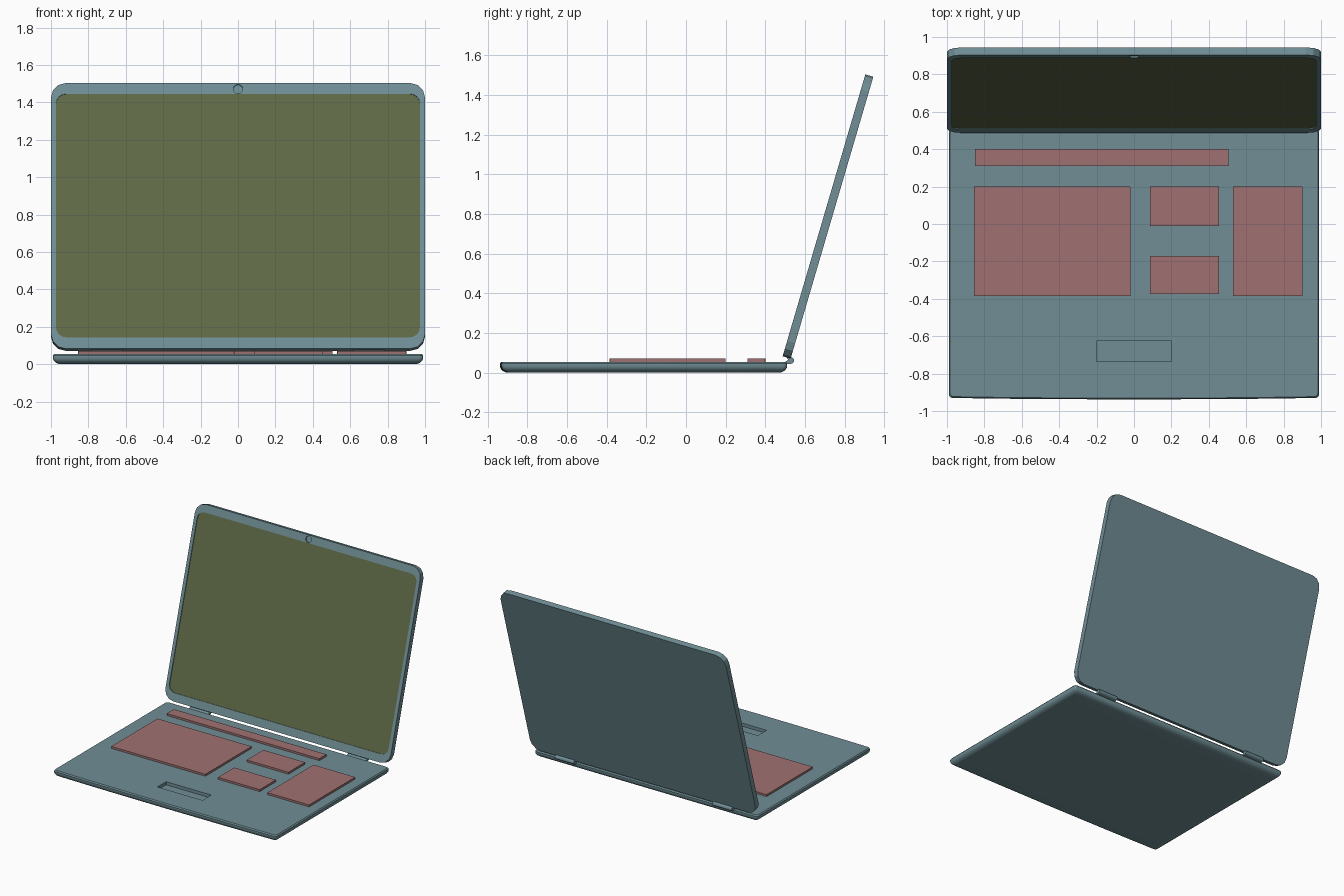
import bpy, bmesh, math
from mathutils import Matrix, Vector

if "Cube" in bpy.data.objects:
    bpy.data.objects.remove(bpy.data.objects["Cube"], do_unlink=True)


def material(name, rgb):
    m = bpy.data.materials.new(name)
    m.use_nodes = True
    m.diffuse_color = (*rgb, 1)
    m.node_tree.nodes["Principled BSDF"].inputs["Base Color"].default_value = (*rgb, 1)
    return m


BODY = material("slate blue", (0.16, 0.27, 0.30))
KEYS = material("dusty red", (0.35, 0.165, 0.165))
SCREEN = material("olive green", (0.115, 0.145, 0.063))


def make(name, bm, mat, matrix=None):
    bmesh.ops.recalc_face_normals(bm, faces=bm.faces)
    mesh = bpy.data.meshes.new(name)
    bm.to_mesh(mesh)
    bm.free()
    mesh.materials.append(mat)
    ob = bpy.data.objects.new(name, mesh)
    if matrix:
        ob.matrix_world = matrix
    bpy.context.collection.objects.link(ob)
    return ob


def outline(x0, x1, y0, y1, r, steps, bulge=0):
    """Rounded rectangle; bulge pushes the middle of the y0 side outward."""
    pts = []
    for i, (cx, cy) in enumerate([(x1 - r, y1 - r), (x0 + r, y1 - r),
                                  (x0 + r, y0 + r), (x1 - r, y0 + r)]):
        for s in range(steps + 1):
            a = math.pi / 2 * (i + s / steps)
            pts.append((cx + r * math.cos(a), cy + r * math.sin(a)))
        if i == 2 and bulge:
            for t in (-0.75, -0.5, 0, 0.5, 0.75):
                pts.append((x1 * t, y0 - bulge * (1 - t * t)))
    return pts


def loft(rings):
    """Capped skin through (outline, height) rings."""
    bm = bmesh.new()
    rows = [[bm.verts.new((x, y, z)) for x, y in pts] for pts, z in rings]
    n = len(rows[0])
    for a, b in zip(rows, rows[1:]):
        for i in range(n):
            j = (i + 1) % n
            bm.faces.new((a[i], a[j], b[j], b[i]))
    bm.faces.new(rows[0][::-1])
    bm.faces.new(rows[-1])
    return bm


def slab(name, x0, x1, y0, y1, z0, z1, mat, r=0.001, steps=1, matrix=None):
    pts = outline(x0, x1, y0, y1, r, steps)
    return make(name, loft([(pts, z0), (pts, z1)]), mat, matrix)


def cut(ob, cutter):
    cutter.hide_render = True
    cutter.hide_set(True)
    mod = ob.modifiers.new("recess", "BOOLEAN")
    mod.operation = "DIFFERENCE"
    mod.solver = "EXACT"
    mod.object = cutter


def smooth(ob, degrees):
    bpy.ops.object.select_all(action="DESELECT")
    ob.select_set(True)
    bpy.context.view_layer.objects.active = ob
    bpy.ops.object.shade_smooth_by_angle(angle=math.radians(degrees))


# Base with a rounded underside and a slightly bowed front edge
def base_ring(inset, z):
    return outline(-0.99 + inset, 0.99 - inset, -0.93 + inset, 0.51 - inset,
                   0.02, 4, 0.008), z


rings = [base_ring(0.15, 0), base_ring(0.045, 0)]
for step in range(1, 6):
    a = math.pi / 2 * step / 5
    rings.append(base_ring(0.045 * (1 - math.sin(a)), 0.035 * (1 - math.cos(a))))
rings += [base_ring(0, 0.046), base_ring(0.007, 0.055)]
base = make("base", loft(rings), BODY)
smooth(base, 30)

# Touchpad recess
cut(base, slab("touchpad_cutter", -0.2, 0.2, -0.735, -0.625, 0.03, 0.1, BODY))

# Key blocks
for name, x0, x1, y0, y1 in [
    ("function_keys", -0.85, 0.505, 0.31, 0.40),
    ("main_keys", -0.855, -0.02, -0.385, 0.20),
    ("navigation_keys", 0.085, 0.455, -0.01, 0.20),
    ("arrow_keys", 0.085, 0.455, -0.375, -0.17),
    ("number_keys", 0.53, 0.90, -0.385, 0.20),
]:
    slab(name, x0, x1, y0, y1, 0.05, 0.071, KEYS)

# Lid frame: local y runs up the lid, local z points out of the screen side
TILT = math.radians(16.35)
LID = Matrix.Translation((0, 0.487, 0.083)) @ Matrix.Rotation(math.pi / 2 - TILT, 4, "X")
THICK, HEIGHT = 0.042, 1.48
lid = slab("lid", -1, 1, 0, HEIGHT, -THICK, 0, BODY, 0.08, 3, LID)

# Screen, set into the lid
cut(lid, slab("screen_cutter", -0.973, 0.973, 0.063, 1.42, -0.008, 0.05,
              BODY, 0.055, 4, LID))
slab("screen", -0.973, 0.973, 0.063, 1.42, -0.012, -0.006, SCREEN, 0.055, 4, LID)

# Camera recess above the screen
cut(lid, slab("camera_cutter", -0.025, 0.025, 1.422, 1.472, -0.01, 0.05,
              BODY, 0.0249, 5, LID))

# Hinges: curved tabs from the base rear edge to the lid's lower edge
for side, cx in (("left", 0.7), ("right", -0.7)):
    arc = [Vector((0.522 + 0.023 * math.cos(a), 0.062 + 0.018 * math.sin(a)))
           for a in (math.pi * (k / 8 - 0.5) for k in range(9))]
    pts = [(0.50, 0.044)] + [tuple(p) for p in arc] + [(0.505, 0.08), (0.515, 0.066), (0.50, 0.054)]
    bm = bmesh.new()
    face = bm.faces.new([bm.verts.new((cx - 0.085, y, z)) for y, z in pts])
    ext = bmesh.ops.extrude_face_region(bm, geom=[face])
    bmesh.ops.translate(bm, vec=(0.17, 0, 0),
                        verts=[g for g in ext["geom"] if isinstance(g, bmesh.types.BMVert)])
    smooth(make(side + "_hinge", bm, BODY), 30)
